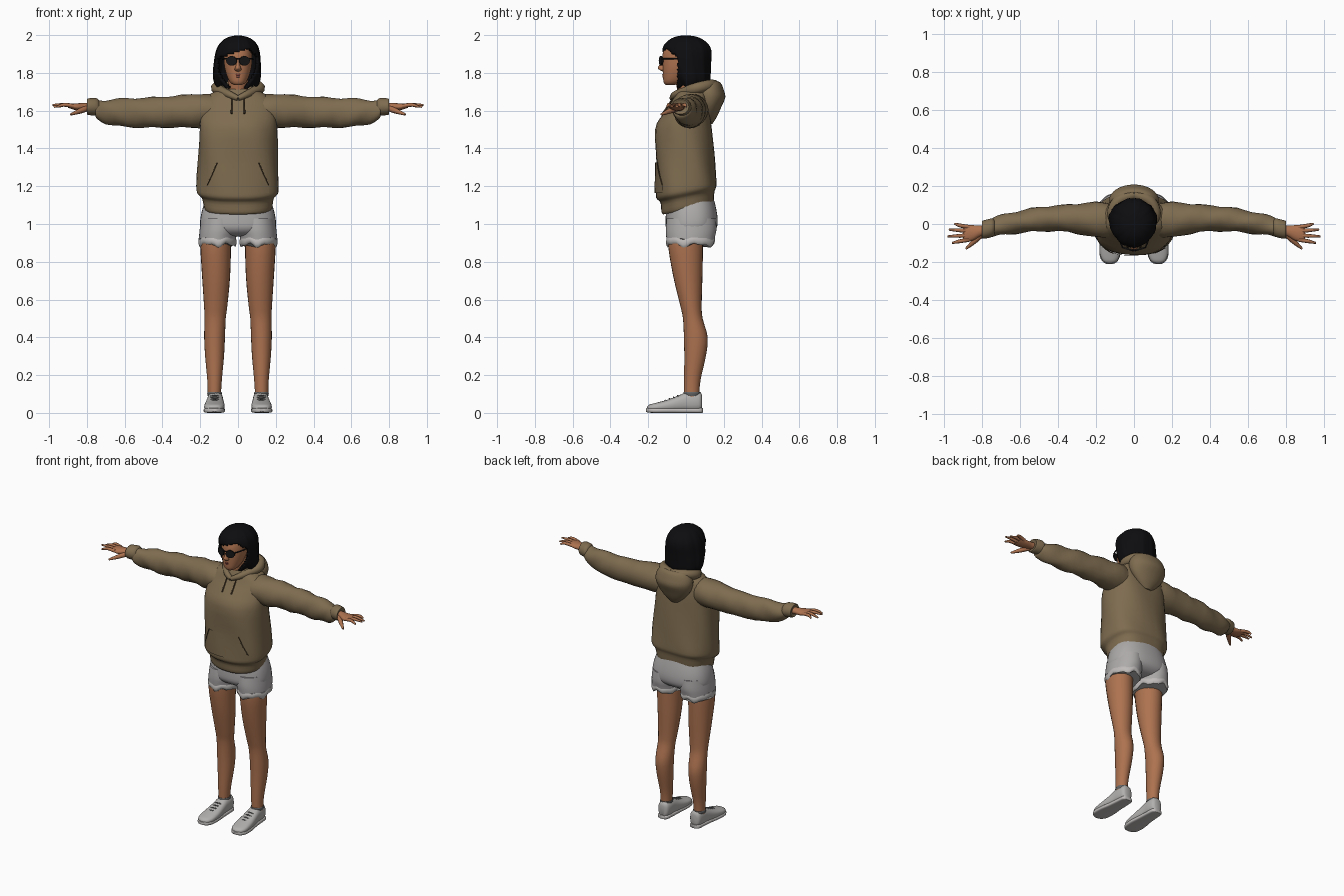
import bpy, bmesh, math
from mathutils import Vector
from mathutils.bvhtree import BVHTree

if "Cube" in bpy.data.objects:
    bpy.data.objects.remove(bpy.data.objects["Cube"], do_unlink=True)


def material(name, *rgb):
    m = bpy.data.materials.new(name)
    m.use_nodes = True
    m.diffuse_color = (*rgb, 1)
    bsdf = m.node_tree.nodes["Principled BSDF"]
    bsdf.inputs["Base Color"].default_value = (*rgb, 1)
    bsdf.inputs["Roughness"].default_value = .8
    return m


HOODIE = material("olive_brown_cloth", .21, .15, .08)
SEAM = material("dark_brown_seam", .07, .045, .022)
SKIN = material("warm_skin", .42, .17, .08)
LIPS = material("lip_red", .25, .07, .05)
SHORTS = material("light_grey_denim", .42, .40, .40)
FRAY = material("pale_denim_edge", .52, .50, .49)
SHOE = material("grey_canvas", .45, .44, .43)
LACE = material("dark_grey_lace", .13, .13, .13)
HAIR = material("black_hair", .004, .004, .005)
LENS = material("black_lens", .008, .008, .009)


def finish(obj, mat, angle=50):
    obj.data.materials.clear()
    obj.data.materials.append(mat)
    bpy.ops.object.select_all(action='DESELECT')
    obj.select_set(True)
    bpy.context.view_layer.objects.active = obj
    bpy.ops.object.shade_smooth_by_angle(angle=math.radians(angle))
    return obj


def smooth_rings(rings, steps):
    """Catmull-Rom blend of the section values."""
    out = []
    for i in range(len(rings) - 1):
        a, b, c, d = (rings[max(0, min(len(rings) - 1, i + k))] for k in (-1, 0, 1, 2))
        for s in range(steps):
            t = s / steps
            out.append([.5 * (2 * q + (r - p) * t + (2 * p - 5 * q + 4 * r - w) * t * t
                              + (3 * q - p - 3 * r + w) * t ** 3)
                        for p, q, r, w in zip(a, b, c, d)])
    return out + [list(rings[-1])]


def loft(name, rings, mat, axis='z', n=24, power=2, side=1, warp=None, cut=None, steps=3):
    """Rings are (position on axis, centre u, centre v, radius u, radius v)."""
    order = {'x': (0, 1, 2), 'y': (1, 0, 2), 'z': (2, 0, 1)}[axis]
    bm = bmesh.new()
    rows = []
    for pos, cu, cv, ru, rv in smooth_rings(rings, steps):
        row = []
        for k in range(n):
            a = math.tau * k / n
            c, s = math.cos(a), math.sin(a)
            co = Vector((0, 0, 0))
            co[order[0]] = pos
            co[order[1]] = cu + ru * math.copysign(abs(c) ** (2 / power), c)
            co[order[2]] = cv + rv * math.copysign(abs(s) ** (2 / power), s)
            if warp:
                co = warp(co, a)
            co.x *= side
            row.append(bm.verts.new(co))
        rows.append(row)
    for lo, hi in zip(rows, rows[1:]):
        for k in range(n):
            j = (k + 1) % n
            bm.faces.new((lo[k], lo[j], hi[j], hi[k]))
    bm.faces.new(rows[0])
    bm.faces.new(rows[-1])
    bmesh.ops.recalc_face_normals(bm, faces=bm.faces[:])
    if cut:
        gone = [f for f in bm.faces if cut(f.calc_center_median())]
        bmesh.ops.delete(bm, geom=gone, context='FACES')
    mesh = bpy.data.meshes.new(name)
    bm.to_mesh(mesh)
    bm.free()
    obj = bpy.data.objects.new(name, mesh)
    bpy.context.collection.objects.link(obj)
    return finish(obj, mat)


def tube(name, points, radii, mat, side=1):
    """Round tube through points, radius blended along its length."""
    path = smooth_rings([(*p, r) for p, r in zip(points, radii)], 4)
    curve = bpy.data.curves.new(name, 'CURVE')
    curve.dimensions = '3D'
    curve.bevel_depth = 1
    curve.bevel_resolution = 2
    curve.use_fill_caps = True
    spline = curve.splines.new('POLY')
    spline.points.add(len(path) - 1)
    for p, (x, y, z, r) in zip(spline.points, path):
        p.co = (x * side, y, z, 1)
        p.radius = r
    obj = bpy.data.objects.new(name, curve)
    bpy.context.collection.objects.link(obj)
    bpy.ops.object.select_all(action='DESELECT')
    obj.select_set(True)
    bpy.context.view_layer.objects.active = obj
    bpy.ops.object.convert(target='MESH')
    return finish(bpy.context.object, mat)


# Hoodie body with a tilted hem and soft folds
def body_warp(co, a):
    low = max(0, min(1, (1.3 - co.z) / .15))
    fold = .004 * math.sin(5 * a + 14 * co.z)
    return Vector((co.x * (1 + fold * 4), co.y * (1 + fold * 4), co.z + .2 * co.y * low))


torso = loft("hoodie_body", [
    (1.075, 0, .01, .172, .13), (1.09, 0, .01, .18, .138), (1.14, 0, .01, .19, .143),
    (1.165, 0, .003, .212, .158), (1.2, 0, .002, .218, .16), (1.32, 0, -.003, .213, .156),
    (1.5, 0, -.012, .205, .15), (1.58, 0, .004, .2, .125), (1.64, 0, .02, .19, .1),
    (1.685, 0, .03, .15, .088), (1.715, 0, .035, .09, .08)], HOODIE, n=40, power=2.4, warp=body_warp)
tree = BVHTree.FromPolygons([v.co.copy() for v in torso.data.vertices],
                            [list(p.vertices) for p in torso.data.polygons])


def on_chest(x, z, lift=.004):
    hit = tree.ray_cast(Vector((x, -1, z)), Vector((0, 1, 0)))[0]
    return (x, (hit.y if hit else -.1) - lift, z)


# Front pouch draped over the body
bm = bmesh.new()
rows = []
for i in range(9):
    z = 1.165 + .02 * i
    half = .165 - .055 * max(0, i - 2) / 6
    rows.append([bm.verts.new(on_chest(half * (k / 8 - 1), z, .007)) for k in range(17)])
for lo, hi in zip(rows, rows[1:]):
    for k in range(16):
        bm.faces.new((lo[k], lo[k + 1], hi[k + 1], hi[k]))
pouch_mesh = bpy.data.meshes.new("pouch_pocket")
bm.to_mesh(pouch_mesh)
bm.free()
pouch = bpy.data.objects.new("pouch_pocket", pouch_mesh)
bpy.context.collection.objects.link(pouch)
finish(pouch, HOODIE)

# Hood lying on the back
loft("hood", [
    (1.53, 0, .12, .03, .02), (1.57, 0, .125, .075, .04), (1.62, 0, .125, .115, .062),
    (1.67, 0, .125, .13, .083), (1.71, 0, .125, .125, .075), (1.745, 0, .13, .1, .055),
    (1.755, 0, .13, .07, .035), (1.735, 0, .125, .05, .02)], HOODIE, n=32)


def sleeve_warp(co, a):
    k = .004 * math.sin(38 * co.x + 2 * a)
    return co + Vector((0, k, k))


for word, s in (("left", 1), ("right", -1)):
    # Hood collar, drawstring and pocket edge
    tube(word + "_collar", [(0, -.075, 1.665), (.045, -.055, 1.685), (.09, .005, 1.705),
                            (.112, .06, 1.72), (.08, .125, 1.735), (0, .155, 1.735)],
         (.014, .02, .026, .032, .03, .026), HOODIE, s)
    tube(word + "_drawstring", [on_chest(.034 * s, z, .005) for z in (1.67, 1.65, 1.62, 1.585)],
         (.004, .004, .004, .005), SEAM)
    tube(word + "_pocket_edge", [on_chest(x * s, z, .006) for x, z in
                                 ((.11, 1.325), (.135, 1.265), (.163, 1.205))], (.003,) * 3, SEAM)

    # Sleeve and cuff
    loft(word + "_sleeve", [
        (.1, .02, 1.6, .085, .08), (.2, .022, 1.6, .093, .09), (.35, .03, 1.594, .072, .083),
        (.5, .025, 1.589, .064, .079), (.62, .008, 1.59, .058, .074), (.7, -.006, 1.594, .053, .062),
        (.745, -.018, 1.606, .049, .05), (.755, -.02, 1.612, .043, .043)],
        HOODIE, 'x', side=s, warp=sleeve_warp)
    loft(word + "_cuff", [
        (.735, -.018, 1.615, .04, .04), (.75, -.02, 1.62, .049, .046), (.785, -.028, 1.621, .049, .045),
        (.8, -.03, 1.621, .045, .04), (.795, -.03, 1.621, .034, .03)], HOODIE, 'x', side=s)

    # Hand
    loft(word + "_palm", [
        (.76, -.028, 1.62, .026, .022), (.81, -.037, 1.62, .028, .021), (.85, -.047, 1.62, .041, .019),
        (.885, -.05, 1.624, .043, .014), (.9, -.05, 1.625, .036, .009)], SKIN, 'x', n=16, side=s)
    for finger, y0, y1, tip in (("index", -.083, -.1, .958), ("middle", -.06, -.065, .982),
                                ("ring", -.037, -.03, .975), ("little", -.016, .002, .945)):
        drop = 1.63 if finger == "middle" else 1.62
        tube(f"{word}_{finger}_finger", [(.87, y0, 1.624), (.92, (y0 + y1) / 2, 1.631), (tip, y1, drop)],
             (.011, .01, .005), SKIN, s)
    tube(word + "_thumb", [(.8, -.05, 1.612), (.84, -.09, 1.597), (.885, -.13, 1.58)],
         (.017, .014, .006), SKIN, s)

    # Leg
    loft(word + "_leg", [
        (.96, .115, 0, .078, .09), (.88, .118, -.002, .081, .092), (.72, .116, .01, .074, .077),
        (.57, .118, .026, .062, .057), (.5, .121, .036, .056, .052), (.4, .124, .052, .055, .063),
        (.3, .124, .048, .05, .057), (.18, .124, .034, .039, .044), (.1, .125, .03, .035, .04),
        (.05, .125, .03, .034, .04)], SKIN, side=s)

    # Shorts leg with a ragged, rolled edge
    def ragged(co, a):
        k = max(0, min(1, (.96 - co.z) / .07))
        return co + Vector((0, 0, k * (.008 * math.sin(5 * a) + .006 * math.sin(9 * a + 1))))

    loft(word + "_shorts_leg", [
        (1.03, .1, .028, .095, .13), (.97, .103, .027, .1, .134), (.93, .108, .025, .098, .129),
        (.9, .109, .024, .097, .125)], SHORTS, n=40, side=s, warp=ragged)
    loft(word + "_shorts_fray", [
        (.925, .109, .024, .098, .127), (.912, .109, .024, .101, .13), (.898, .109, .024, .1, .128),
        (.888, .109, .024, .095, .121)], FRAY, n=40, side=s, warp=ragged)

    # Shoe, sole and laces
    loft(word + "_shoe", [
        (.086, .12, .055, .02, .035), (.075, .12, .06, .036, .05), (.04, .12, .06, .042, .054),
        (0, .121, .058, .043, .051), (-.04, .122, .049, .047, .043), (-.1, .124, .037, .053, .032),
        (-.16, .126, .03, .052, .023), (-.195, .127, .026, .036, .017), (-.207, .127, .023, .012, .008)],
        SHOE, 'y', power=2.5, side=s)
    loft(word + "_sole", [
        (.09, .12, .013, .02, .012), (.078, .12, .013, .037, .013), (.03, .12, .013, .042, .013),
        (-.04, .122, .013, .047, .013), (-.11, .125, .013, .056, .013), (-.17, .127, .013, .053, .013),
        (-.2, .127, .014, .036, .012), (-.212, .127, .015, .014, .009)], FRAY, 'y', power=4, side=s)
    for i in range(4):
        y, z = -.04 - .022 * i, .092 - .0085 * i
        tube(f"{word}_lace_{i + 1}", [(.1, y, z - .006), (.123, y - .004, z), (.146, y, z - .006)],
             (.004,) * 3, LACE, s)
    loft(word + "_shoe_collar", [(.09, .124, .032, .036, .042), (.105, .124, .032, .039, .046),
                                 (.111, .124, .032, .037, .043)], LACE, side=s)

# Seat of the shorts
loft("shorts_seat", [
    (1.14, 0, .025, .165, .12), (1.08, 0, .028, .188, .132), (1.02, 0, .03, .2, .138),
    (.975, 0, .028, .196, .132), (.945, 0, .025, .15, .1), (.935, 0, .025, .08, .05)],
    SHORTS, n=36, power=2.4)

# Neck, head and face
loft("neck", [(1.64, 0, .02, .065, .06), (1.7, 0, .01, .055, .055), (1.76, 0, 0, .052, .055),
              (1.82, 0, 0, .05, .055)], SKIN)
loft("head", [
    (1.735, 0, -.085, .018, .02), (1.75, 0, -.068, .042, .05), (1.79, 0, -.05, .061, .072),
    (1.84, 0, -.035, .073, .089), (1.9, 0, -.024, .075, .1), (1.95, 0, -.01, .068, .09),
    (1.975, 0, 0, .04, .05)], SKIN, n=32, power=2.2)
loft("nose", [(1.808, 0, -.12, .008, .005), (1.817, 0, -.122, .018, .02), (1.828, 0, -.122, .015, .027),
              (1.85, 0, -.12, .009, .017), (1.88, 0, -.118, .007, .007)], SKIN, n=12)
for name, z, w in (("upper_lip", 1.79, .023), ("lower_lip", 1.781, .019)):
    tube(name, [(-w, -.111, z), (0, -.12, z), (w, -.111, z)], (.002, .006, .002), LIPS)

# Sunglasses
for word, s in (("left", 1), ("right", -1)):
    bpy.ops.mesh.primitive_cylinder_add(vertices=20, radius=1, depth=2, location=(.034 * s, -.132, 1.864),
                                        rotation=(math.pi / 2, 0, .3 * s))
    lens = bpy.context.object
    lens.name = word + "_lens"
    lens.scale = (.029, .025, .004)
    finish(lens, LENS)
    tube(word + "_temple", [(.06, -.123, 1.875), (.076, -.08, 1.875), (.08, -.01, 1.872)],
         (.004,) * 3, LENS, s)
tube("glasses_bridge", [(-.014, -.135, 1.874), (0, -.139, 1.876), (.014, -.135, 1.874)], (.004,) * 3, LENS)


# Bobbed hair with a swept fringe
def locks(co, a):
    k = 1 + .014 * math.sin(11 * a) + .008 * math.sin(23 * a + 9 * co.z)
    drop = .01 * math.sin(7 * a) * max(0, (1.8 - co.z) / .08)
    return Vector((co.x * k, co.y * k, co.z + drop))


def face_opening(p):
    hairline = 1.912 + .32 * p.x if p.x < .06 else 1.931 - .9 * (p.x - .06)
    return p.z < 1.728 and abs(p.x) < .02 or (p.y < -.045 and p.z < hairline)


hair = loft("hair", [
    (1.725, -.005, .035, .108, .085), (1.76, -.006, .03, .124, .1), (1.8, -.006, .022, .127, .11),
    (1.85, -.004, .012, .124, .122), (1.91, -.002, .006, .116, .13), (1.95, 0, .004, .1, .117),
    (1.98, 0, .002, .07, .082), (1.994, 0, 0, .035, .045), (1.998, 0, 0, .008, .01)],
    HAIR, n=72, warp=locks, cut=face_opening, steps=5)
shell = hair.modifiers.new("thickness", 'SOLIDIFY')
shell.thickness = .018
